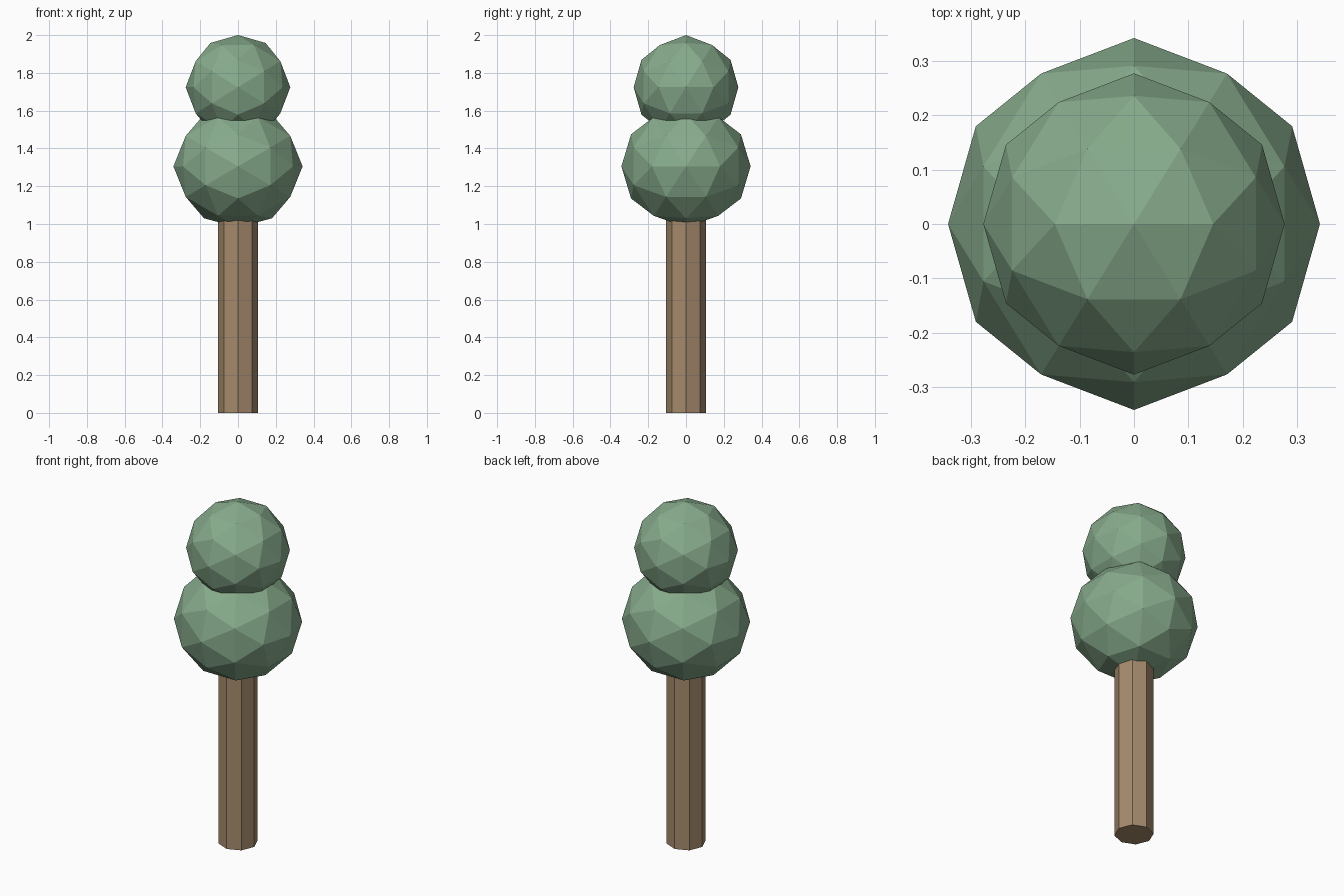
import bpy, bmesh, math
from itertools import combinations
from mathutils import Vector

if "Cube" in bpy.data.objects:
    bpy.data.objects.remove(bpy.data.objects["Cube"])


def material(name, rgb):
    # sRGB 0-255 to linear
    lin = [((c / 255 + 0.055) / 1.055) ** 2.4 for c in rgb]
    m = bpy.data.materials.new(name)
    m.diffuse_color = (*lin, 1)
    m.use_nodes = True
    m.node_tree.nodes["Principled BSDF"].inputs["Base Color"].default_value = m.diffuse_color
    return m


def finish(bm, name, mat):
    bmesh.ops.recalc_face_normals(bm, faces=bm.faces)
    mesh = bpy.data.meshes.new(name)
    bm.to_mesh(mesh)
    bm.free()
    mesh.materials.append(mat)
    ob = bpy.data.objects.new(name, mesh)
    bpy.context.collection.objects.link(ob)
    return ob


def foliage_ball(name, z, radius, height, mat):
    # Once-subdivided icosahedron with edge midpoints on the main axes
    phi = (1 + math.sqrt(5)) / 2
    corners = []
    for a in (-1, 1):
        for b in (-1, 1):
            corners += [Vector((a * phi, b, 0)).normalized(),
                        Vector((0, a * phi, b)).normalized(),
                        Vector((b, 0, a * phi)).normalized()]
    mids = [(p + q).normalized() for p, q in combinations(corners, 2)
            if (p - q).length < 1.1]
    bm = bmesh.new()
    for p in corners + mids:
        bm.verts.new((p.x * radius, p.y * radius, p.z * height + z))
    bmesh.ops.convex_hull(bm, input=bm.verts)
    return finish(bm, name, mat)


green = material("leaf green", (135, 171, 140))
brown = material("bark brown", (165, 138, 108))

# Eight-sided trunk, its top buried in the foliage
bm = bmesh.new()
bmesh.ops.create_cone(bm, cap_ends=True, segments=8, radius1=0.105,
                      radius2=0.105, depth=1.1)
bmesh.ops.translate(bm, verts=bm.verts, vec=(0, 0, 0.55))
finish(bm, "trunk", brown)

# Two stacked balls of foliage
foliage_ball("lower_foliage", 1.305, 0.342, 0.323, green)
foliage_ball("upper_foliage", 1.724, 0.277, 0.276, green)
